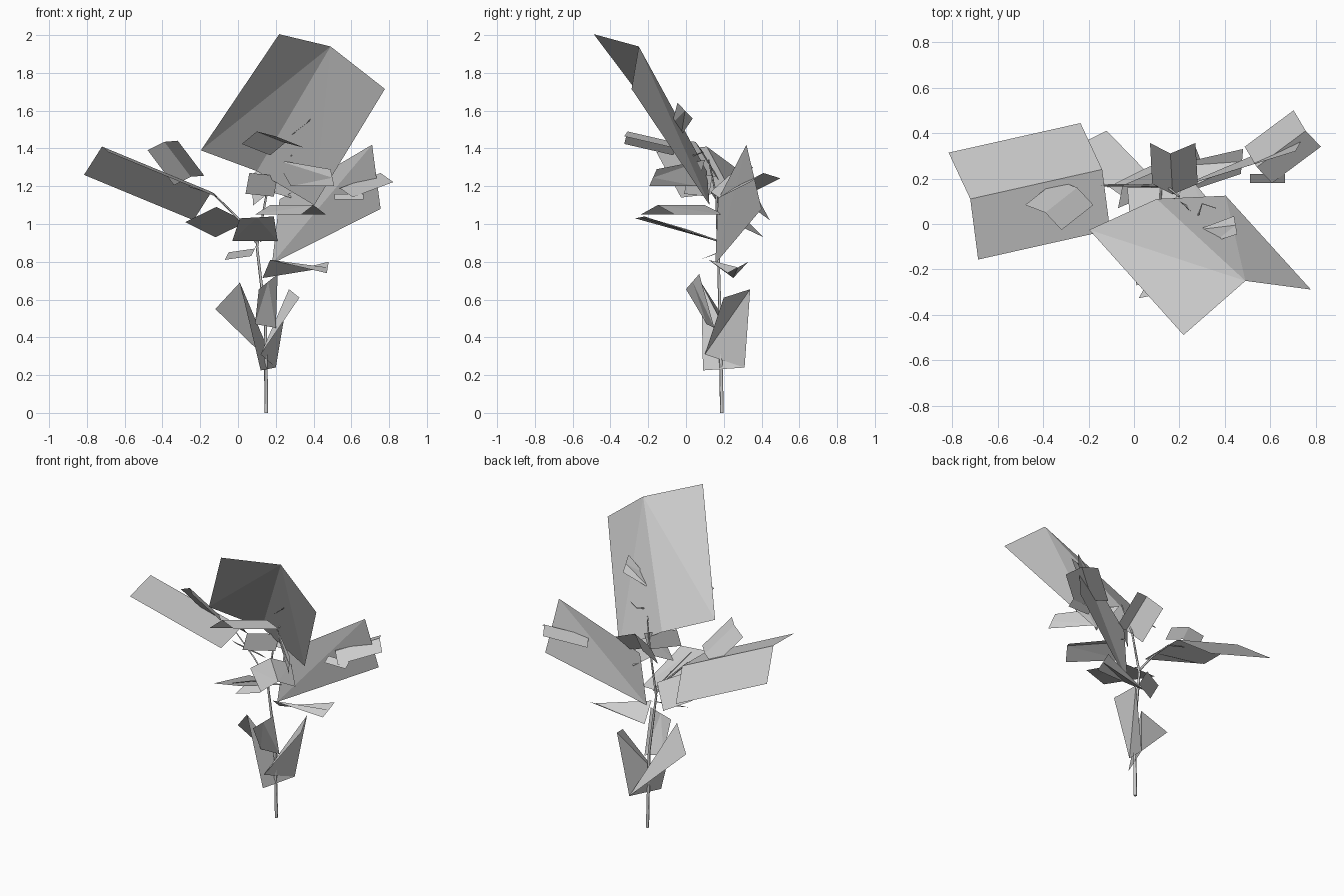
import bpy
import bmesh
from mathutils import Vector

default_cube = bpy.data.objects.get("Cube")
if default_cube:
    bpy.data.objects.remove(default_cube, do_unlink=True)


def make_material(name, colour):
    material = bpy.data.materials.new(name)
    material.use_nodes = True
    material.diffuse_color = colour
    shader = material.node_tree.nodes["Principled BSDF"]
    shader.inputs["Base Color"].default_value = colour
    shader.inputs["Roughness"].default_value = 0.8
    return material


plant_grey = make_material("plant grey", (0.6, 0.6, 0.6, 1))


def leaf(name, root, tip, side, root_side=None, fold=0, root_fold=None,
         wings=(-1, 1)):
    """Sheet creased along its midrib; the margins drop by fold."""
    root, tip, side = Vector(root), Vector(tip), Vector(side)
    root_side = Vector(root_side) if root_side else side
    root_fold = fold if root_fold is None else root_fold
    down = -(tip - root).cross(side).normalized()
    bm = bmesh.new()
    crease_root, crease_tip = bm.verts.new(root), bm.verts.new(tip)
    for sign in wings:
        edge_root = bm.verts.new(root + root_side * sign + down * root_fold)
        edge_tip = bm.verts.new(tip + side * sign + down * fold)
        bm.faces.new((edge_root, crease_root, crease_tip))
        bm.faces.new((edge_root, crease_tip, edge_tip))
    bmesh.ops.recalc_face_normals(bm, faces=bm.faces)
    mesh = bpy.data.meshes.new(name)
    bm.to_mesh(mesh)
    bm.free()
    mesh.materials.append(plant_grey)
    bpy.context.collection.objects.link(bpy.data.objects.new(name, mesh))


def stem(name, path, thickness, end_scale):
    """Tapered, few-sided stalk swept along a path."""
    curve = bpy.data.curves.new(name, "CURVE")
    curve.dimensions = "3D"
    curve.bevel_depth = thickness
    curve.bevel_resolution = 0
    curve.use_fill_caps = True
    spline = curve.splines.new("POLY")
    spline.points.add(len(path) - 1)
    for index, (point, position) in enumerate(zip(spline.points, path)):
        point.co = (*position, 1)
        point.radius = 1 + (end_scale - 1) * index / (len(path) - 1)
    curve.materials.append(plant_grey)
    bpy.context.collection.objects.link(bpy.data.objects.new(name, curve))


# Stalk and side branches
stem("main_stem", [(.15, .19, 0), (.145, .18, .5), (.1, .17, .88),
                   (.15, .16, 1.15), (.2, .12, 1.34)], .011, .4)
stem("right_branch", [(.1, .17, .9), (0, .17, 1.03),
                      (-.13, .17, 1.16), (-.26, .16, 1.2)], .007, .5)
stem("front_branch", [(.12, .17, .91), (.11, 0, .97), (.1, -.2, 1.03)], .005, .5)
stem("upper_twig", [(.28, .03, 1.36), (.3, .09, 1.38), (.36, .07, 1.4)], .004, .5)

# Three large leaves
leaf("top_large_leaf", root=(.1, .11, 1.28), tip=(.49, -.25, 1.94),
     side=(.28, .1, -.145), root_side=(.3, .075, -.145),
     fold=.16, root_fold=.07)
leaf("right_large_leaf", root=(-.14, .24, 1.17), tip=(-.72, .11, 1.41),
     side=(.065, -.235, .06), fold=.1)
leaf("left_large_leaf", root=(.22, .17, 1.13), tip=(.71, .32, 1.42),
     side=(-.045, -.08, .34), root_side=(.04, .015, .34), wings=(-1,))

# Leaves around the base
leaf("base_right_leaf", root=(.12, .09, .225), tip=(.01, .08, .69),
     side=(.13, -.09, .14), root_side=(-.08, -.22, -.015), wings=(-1,))
leaf("base_front_leaf", root=(.145, .13, .46), tip=(.16, .035, .695),
     side=(.05, .035, .04), root_side=(.055, .02, -.01))
leaf("base_left_leaf", root=(.2, .31, .24), tip=(.27, .34, .655),
     side=(-.055, .14, .045), root_side=(.08, .21, -.07), wings=(-1,))

# Leaves at mid height
leaf("middle_right_leaf", root=(.08, .18, .85), tip=(-.06, .12, .83),
     side=(.01, .05, .02))
leaf("middle_left_leaf", root=(.15, .185, .762), tip=(.475, .275, .77),
     side=(.005, .055, .03), root_side=(-.02, .065, -.048))
leaf("middle_back_leaf", root=(-.035, .2, 1.05), tip=(-.2, .37, .97),
     side=(-.08, -.04, .04))
leaf("middle_front_leaf", root=(.09, .16, .91), tip=(.1, -.245, 1.035),
     side=(.09, .025, .005), root_side=(.12, 0, 0))
leaf("middle_flat_leaf", root=(.17, .1, 1.1), tip=(.4, -.15, 1.1),
     side=(.065, .09, 0), root_side=(.08, .1, 0), fold=.05)

# Small leaves near the large ones
leaf("left_tip_leaf", root=(.54, .25, 1.19), tip=(.755, .41, 1.27),
     side=(-.06, .08, .01), fold=.04)
leaf("left_small_leaf", root=(.51, .2, 1.145), tip=(.665, .2, 1.145),
     side=(0, .02, .015))
leaf("right_upper_leaf", root=(-.25, .16, 1.25), tip=(-.39, .05, 1.435),
     side=(.08, -.055, .025), fold=.03)
leaf("front_upper_leaf", root=(.25, -.05, 1.43), tip=(.1, -.31, 1.49),
     side=(.09, 0, .02), fold=.05)
leaf("back_upper_leaf", root=(.17, .13, 1.17), tip=(.16, .31, 1.33),
     side=(-.1, 0, -.02), fold=.07)
leaf("crown_right_leaf", root=(.2, .13, 1.2), tip=(.05, 0, 1.215),
     side=(.01, .01, .055))
leaf("crown_left_leaf", root=(.24, .08, 1.27), tip=(.5, -.175, 1.245),
     side=(-.01, .02, .045), root_side=(-.04, .02, .07))
leaf("crown_back_leaf", root=(.32, -.05, 1.5), tip=(.447, -.005, 1.6),
     side=(.007, -.04, .042), root_side=(.04, -.025, .03))
